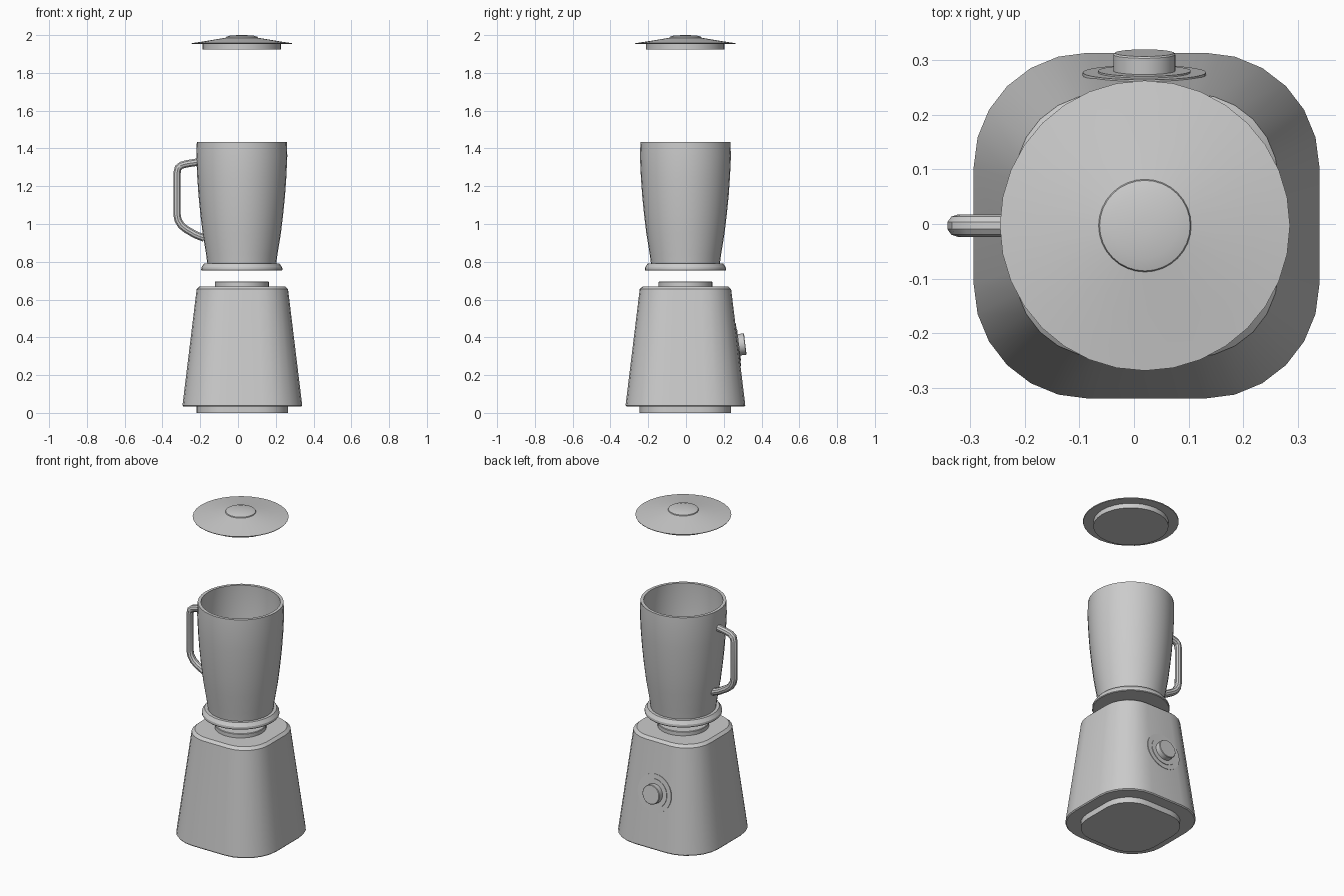
import bpy, bmesh, math
from mathutils import Matrix, Vector

if "Cube" in bpy.data.objects:
    bpy.data.objects.remove(bpy.data.objects["Cube"])

CX, CY = 0.02, -0.003   # shared vertical axis of the appliance


def add_object(name, bm, location=(0, 0, 0), tilt=0.0):
    bmesh.ops.remove_doubles(bm, verts=bm.verts, dist=1e-5)
    bmesh.ops.recalc_face_normals(bm, faces=bm.faces)
    mesh = bpy.data.meshes.new(name)
    bm.to_mesh(mesh)
    bm.free()
    ob = bpy.data.objects.new(name, mesh)
    ob.location = location
    ob.rotation_euler.x = tilt
    bpy.context.collection.objects.link(ob)
    smooth(ob)
    return ob


def smooth(ob):
    bpy.ops.object.select_all(action='DESELECT')
    ob.select_set(True)
    bpy.context.view_layer.objects.active = ob
    bpy.ops.object.shade_smooth_by_angle(angle=math.radians(30))


def loft(bm, loops):
    """Skin closed loops of points, capping both ends."""
    rings = [[bm.verts.new(p) for p in loop] for loop in loops]
    n = len(rings[0])
    for a, b in zip(rings, rings[1:]):
        for i in range(n):
            j = (i + 1) % n
            bm.faces.new((a[i], a[j], b[j], b[i]))
    bm.faces.new(rings[0][::-1])
    bm.faces.new(rings[-1])


def circle(r, z, n=32):
    return [(r * math.cos(2 * math.pi * i / n), r * math.sin(2 * math.pi * i / n), z)
            for i in range(n)]


def rounded_square(half, z, seg=6):
    r = half * 0.66
    c = half - r
    pts = []
    for q in range(4):
        sx, sy = ((1, 1), (-1, 1), (-1, -1), (1, -1))[q]
        for k in range(seg + 1):
            a = math.pi / 2 * (q + k / seg)
            pts.append((sx * c + r * math.cos(a), sy * c + r * math.sin(a), z))
    return pts


def turned(name, profile, location=(CX, CY, 0), tilt=0.0):
    bm = bmesh.new()
    loft(bm, [circle(r, z) for r, z in profile])
    return add_object(name, bm, location, tilt)


def squared(name, profile):
    bm = bmesh.new()
    loft(bm, [rounded_square(h, z) for h, z in profile])
    return add_object(name, bm, (CX + 0.003, CY, 0))


# Motor base: recessed foot, tapered body and drive coupling
squared("foot_plate", [(0.242, 0), (0.242, 0.04)])
squared("motor_base", [(0.312, 0.034), (0.317, 0.04), (0.242, 0.655), (0.226, 0.67)])
turned("drive_coupling", [(0.143, 0.66), (0.143, 0.692), (0.140, 0.695)])

# Speed dial on the sloping back wall
slope = math.atan(0.075 / 0.615)
dial_at = (CX - 0.001, CY + 0.278, 0.36)
dial_tilt = -math.pi / 2 + slope
turned("dial_outer_ring", [(0.113, -0.01), (0.113, 0.003)], dial_at, dial_tilt)
turned("dial_inner_ring", [(0.085, -0.01), (0.085, 0.006)], dial_at, dial_tilt)
turned("dial_knob", [(0.057, -0.005), (0.057, 0.036), (0.054, 0.039)], dial_at, dial_tilt)

# Jug: collar and hollow curved vessel
turned("jug_collar", [(0.212, 0.753), (0.215, 0.757), (0.214, 0.77),
                      (0.200, 0.79), (0.170, 0.79)])
wall = [(0.181, 0.78), (0.189, 0.84), (0.207, 0.95), (0.219, 1.05), (0.229, 1.15),
        (0.236, 1.25), (0.241, 1.36), (0.238, 1.435)]
inner = [(r - 0.018, z) for r, z in reversed(wall[1:])] + [(0.165, 0.80)]
turned("jug", wall + inner)

# Handle: swept tube
path = [(-0.212, 1.328), (-0.270, 1.319), (-0.300, 1.311), (-0.317, 1.297), (-0.323, 1.27),
        (-0.323, 1.05), (-0.317, 1.02), (-0.300, 0.992), (-0.275, 0.972),
        (-0.225, 0.943), (-0.178, 0.925)]
curve = bpy.data.curves.new("handle", 'CURVE')
curve.dimensions = '3D'
curve.bevel_depth = 0.0205
curve.bevel_resolution = 3
curve.use_fill_caps = True
spline = curve.splines.new('POLY')
spline.points.add(len(path) - 1)
for p, (x, z) in zip(spline.points, path):
    p.co = (x, CY, z, 1)
tube = bpy.data.objects.new("handle", curve)
bpy.context.collection.objects.link(tube)
bpy.ops.object.select_all(action='DESELECT')
tube.select_set(True)
bpy.context.view_layer.objects.active = tube
bpy.ops.object.convert(target='MESH')
smooth(bpy.context.view_layer.objects.active)

# Lid floating above the jug: plug, shallow cone and low cap
turned("lid", [(0.208, 1.924), (0.208, 1.953), (0.230, 1.953), (0.264, 1.953), (0.266, 1.957),
               (0.200, 1.967), (0.085, 1.986), (0.083, 1.991), (0.060, 1.998), (0.012, 2.0)])
